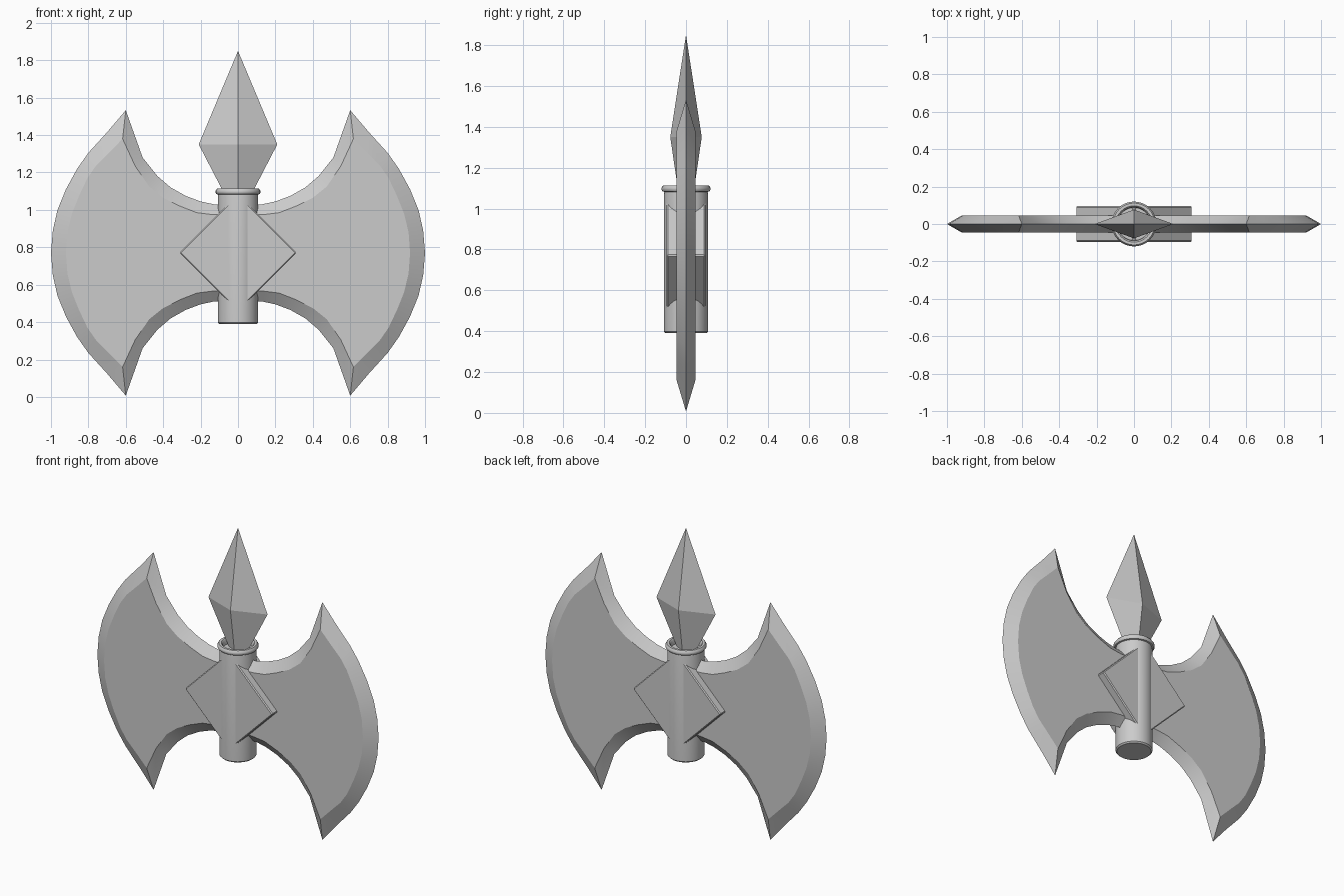
import bpy, bmesh, math

if "Cube" in bpy.data.objects:
    bpy.data.objects.remove(bpy.data.objects["Cube"])

ZC = 0.77  # height of the blades' symmetry line


def make_object(name, verts, faces, smooth=None):
    me = bpy.data.meshes.new(name)
    me.from_pydata(verts, [], faces)
    bm = bmesh.new()
    bm.from_mesh(me)
    bmesh.ops.remove_doubles(bm, verts=bm.verts, dist=1e-5)
    bmesh.ops.recalc_face_normals(bm, faces=bm.faces)
    bm.to_mesh(me)
    bm.free()
    ob = bpy.data.objects.new(name, me)
    bpy.context.collection.objects.link(ob)
    if smooth:
        bpy.ops.object.select_all(action='DESELECT')
        ob.select_set(True)
        bpy.context.view_layer.objects.active = ob
        bpy.ops.object.shade_smooth_by_angle(angle=math.radians(smooth))
    return ob


# Blades: sharp outline at y=0, flat cheek inset from it, mirrored in z and x
edge = [(0, 1.03), (.13, 1.03), (.20, 1.045), (.28, 1.075), (.36, 1.12), (.43, 1.18),
        (.51, 1.28), (.60, 1.533), (.70, 1.415), (.80, 1.305), (.86, 1.22),
        (.92, 1.11), (.965, 1.0), (.99, .89), (1.0, .77)]
cheek = [(0, .97), (.14, .975), (.22, .985), (.31, 1.02), (.40, 1.065), (.475, 1.125),
         (.55, 1.235), (.617, 1.38), (.69, 1.305), (.76, 1.235), (.805, 1.17),
         (.85, 1.075), (.888, .98), (.912, .88), (.92, .77)]


def full(half):
    return half + [(x, 2 * ZC - z) for x, z in reversed(half[:-1])]


edge, cheek = full(edge), full(cheek)
n = len(edge)
verts = [(x, 0, z) for x, z in edge]
verts += [(x, y, z) for y in (-.046, .046) for x, z in cheek]
faces = [list(range(n, 2 * n)), list(range(2 * n, 3 * n))]
for k in (n, 2 * n):
    faces += [(i, i + 1, k + i + 1, k + i) for i in range(n - 1)]
blades = make_object("double_blade", verts, faces, 25)
mirror = blades.modifiers.new("mirror", 'MIRROR')
mirror.use_clip = True

# Socket: turned tube with rounded rim
profile = [(0, .39), (.10, .39), (.108, .398), (.108, 1.07), (.106, 1.082), (.115, 1.084),
           (.12, 1.092), (.12, 1.102), (.112, 1.113), (.097, 1.113), (.089, 1.104),
           (.088, 1.075), (0, 1.075)]
S = 32
verts = [(r * math.cos(2 * math.pi * s / S), r * math.sin(2 * math.pi * s / S), z)
         for s in range(S) for r, z in profile]
m = len(profile)
faces = [(s * m + i, (s + 1) % S * m + i, (s + 1) % S * m + i + 1, s * m + i + 1)
         for s in range(S) for i in range(m - 1)]
make_object("socket", verts, faces, 40)

# Spike: four-sided diamond point rising from the socket
verts = [(0, 0, 1.85)]
for z, w, d in ((1.35, .21, .077), (1.07, .065, .036)):
    verts += [(w, 0, z), (0, d, z), (-w, 0, z), (0, -d, z)]
faces = [(8, 7, 6, 5)]
for i in range(4):
    j = (i + 1) % 4
    faces += [(0, 1 + i, 1 + j), (1 + i, 5 + i, 5 + j, 1 + j)]
make_object("top_spike", verts, faces)

# Diamond plate clasping the blades
h, t = .313, .095
verts = [(h * a, y, ZC + h * b) for y in (-t, t)
         for a, b in ((1, 0), (0, 1), (-1, 0), (0, -1))]
faces = [(0, 1, 2, 3), (7, 6, 5, 4)]
faces += [(i, (i + 1) % 4, 4 + (i + 1) % 4, 4 + i) for i in range(4)]
plate = make_object("diamond_plate", verts, faces)
bevel = plate.modifiers.new("bevel", 'BEVEL')
bevel.width = .006
bevel.segments = 1
